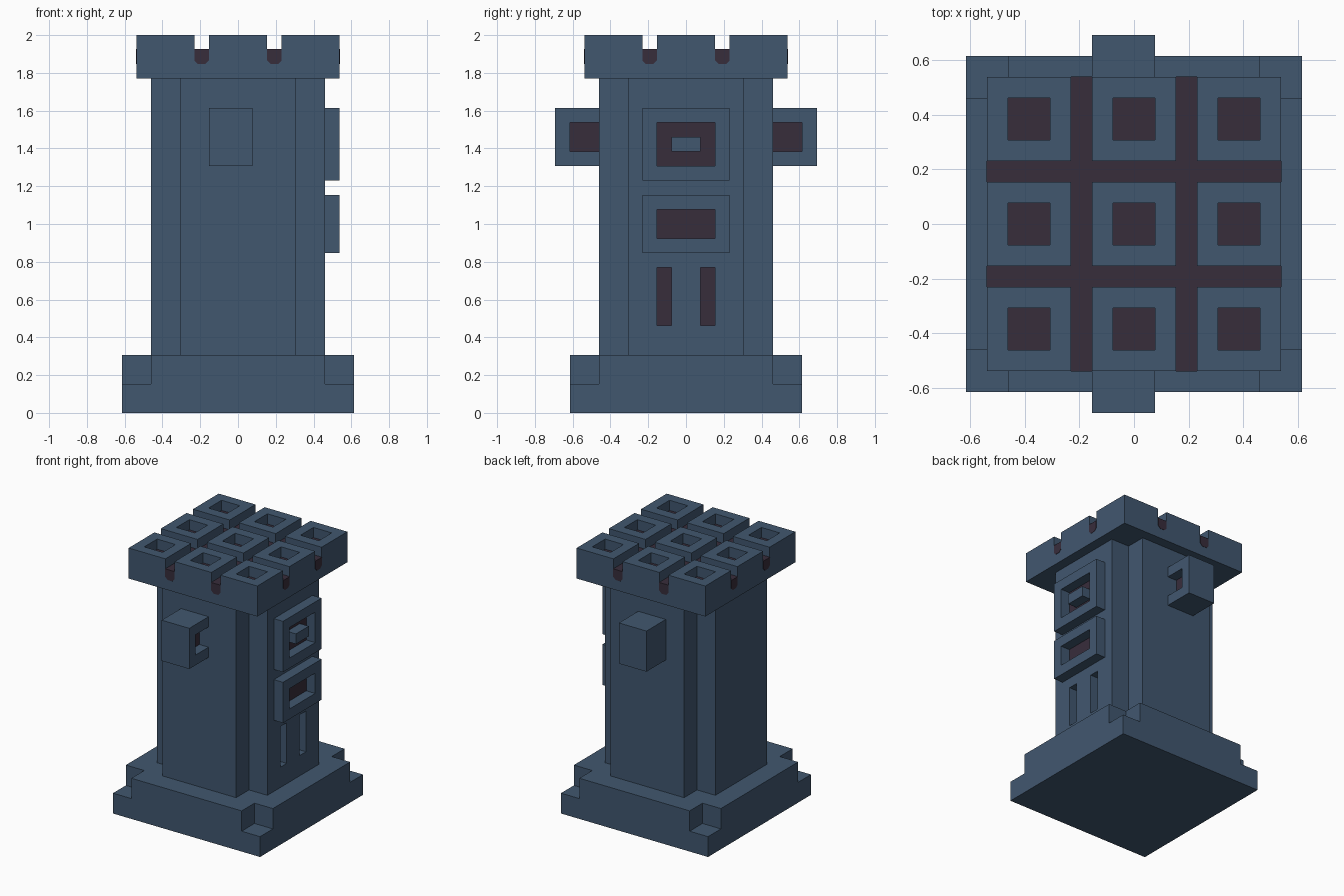
import bpy, bmesh
from mathutils import Vector

U = 2 / 26  # the tower is laid out on a 26-step grid

if "Cube" in bpy.data.objects:
    bpy.data.objects.remove(bpy.data.objects["Cube"])


def material(name, rgb):
    m = bpy.data.materials.new(name)
    m.use_nodes = True
    m.diffuse_color = (*rgb, 1)
    m.node_tree.nodes["Principled BSDF"].inputs["Base Color"].default_value = (*rgb, 1)
    return m


MATS = [material("slate blue", (0.053, 0.095, 0.159)),
        material("dark plum", (0.039, 0.026, 0.044))]


def finish(bm, name):
    me = bpy.data.meshes.new(name)
    bm.to_mesh(me)
    bm.free()
    for m in MATS:
        me.materials.append(m)
    ob = bpy.data.objects.new(name, me)
    bpy.context.collection.objects.link(ob)
    return ob


def box(name, x, y, z, dark_side=None):
    """Box from grid ranges; the face looking along dark_side is plum."""
    bm = bmesh.new()
    bmesh.ops.create_cube(bm, size=1)
    for v in bm.verts:
        v.co = Vector([U * (r[0] if c < 0 else r[1]) for c, r in zip(v.co, (x, y, z))])
    bm.normal_update()
    if dark_side:
        for f in bm.faces:
            f.material_index = int(f.normal.dot(Vector(dark_side)) > 0.9)
    return finish(bm, name)


def cut(ob, x, y, z, dark_side=None):
    """Cut a box out of ob; the cutter's plum face becomes the recess floor."""
    cutter = box("cutter", x, y, z, dark_side)
    cutter.hide_render = True
    mod = ob.modifiers.new("cut", 'BOOLEAN')
    mod.operation, mod.solver, mod.object = 'DIFFERENCE', 'EXACT', cutter
    bpy.context.view_layer.objects.active = ob
    bpy.ops.object.modifier_apply(modifier=mod.name)
    bpy.data.objects.remove(cutter)


def notch_corners(ob, inner, outer, z):
    lo, hi = (-outer, -inner), (inner, outer)
    for x in (lo, hi):
        for y in (lo, hi):
            cut(ob, x, y, z)


DOWN, INWARD = (0, 0, -1), (-1, 0, 0)

# Stepped base
base = box("base", (-8, 8), (-8, 8), (0, 4))
notch_corners(base, 6, 9, (2, 5))

# Column with notched corners and two slits on the right face
column = box("column", (-6, 6), (-6, 6), (3.5, 23.5))
notch_corners(column, 4, 7, (3, 24))
for y in ((-2, -1), (1, 2)):
    cut(column, (5, 7), y, (6, 10), INWARD)

# Framed panels on the right face
upper_panel = box("upper_panel", (5.5, 7), (-3, 3), (16, 21))
cut(upper_panel, (6.03, 8), (-2, 2), (17, 20), INWARD)
box("upper_panel_stud", (5.5, 7), (-1, 1), (18, 19))
lower_panel = box("lower_panel", (5.5, 7), (-3, 3), (11, 15))
cut(lower_panel, (6.03, 8), (-2, 2), (12, 14), INWARD)

# Hooked brackets on the front and back
for name, s in (("front_bracket", -1), ("back_bracket", 1)):
    bracket = box(name, (-2, 1), sorted((s * 5.5, s * 9)), (17, 21))
    cut(bracket, (0, 2), sorted((s * 5.8, s * 8)), (18, 20), INWARD)

# Cap: crossing grooves and nine square wells
cap = box("cap", (-7, 7), (-7, 7), (23, 26))
GROOVES = ((-3, -2), (2, 3))
for g in GROOVES:
    cut(cap, g, (-8, 8), (25, 27))
    cut(cap, (-8, 8), g, (25, 27))
for cx in (-5, 0, 5):
    for cy in (-5, 0, 5):
        cut(cap, (cx - 1, cx + 1), (cy - 1, cy + 1), (25, 27), DOWN)


# Dark bars lying in the grooves, lower edges chamfered
def groove_bar(name, g, along_y):
    a, b = g
    profile = [(a, 25.03), (a, 24.25), (a + .25, 24), (b - .25, 24), (b, 24.25), (b, 25.03)]
    bm = bmesh.new()
    face = bm.faces.new([bm.verts.new((p * U, -7.03 * U, z * U) if along_y
                                      else (-7.03 * U, p * U, z * U)) for p, z in profile])
    span = Vector((0, 14.06 * U, 0) if along_y else (14.06 * U, 0, 0))
    ext = bmesh.ops.extrude_face_region(bm, geom=[face], use_keep_orig=True)
    bmesh.ops.translate(bm, vec=span,
                        verts=[v for v in ext["geom"] if isinstance(v, bmesh.types.BMVert)])
    bmesh.ops.recalc_face_normals(bm, faces=bm.faces[:])
    for f in bm.faces:
        f.material_index = 1
    finish(bm, name)


for side, g in zip(("low", "high"), GROOVES):
    groove_bar(f"groove_bar_lengthwise_{side}", g, True)
    groove_bar(f"groove_bar_crosswise_{side}", g, False)
